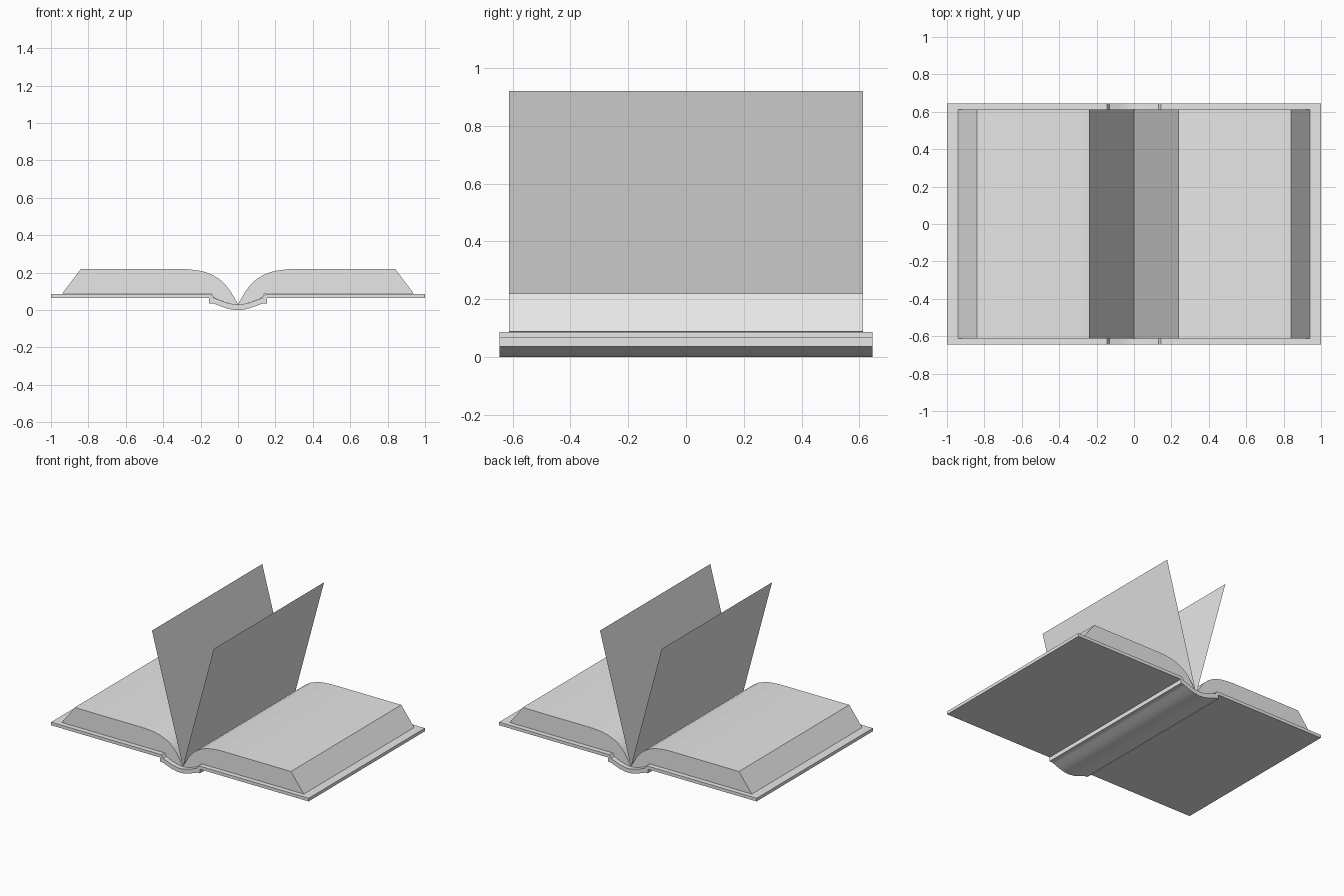
import bpy, bmesh, math

if "Cube" in bpy.data.objects:
    bpy.data.objects.remove(bpy.data.objects["Cube"])

paper = bpy.data.materials.new("plain grey")
paper.diffuse_color = (0.8, 0.8, 0.8, 1)
paper.use_nodes = True
paper.node_tree.nodes["Principled BSDF"].inputs["Base Color"].default_value = paper.diffuse_color


def finish(name, bm, smooth=True):
    mesh = bpy.data.meshes.new(name)
    bmesh.ops.recalc_face_normals(bm, faces=bm.faces)
    bm.to_mesh(mesh)
    bm.free()
    mesh.materials.append(paper)
    ob = bpy.data.objects.new(name, mesh)
    bpy.context.collection.objects.link(ob)
    if smooth:
        bpy.ops.object.select_all(action='DESELECT')
        ob.select_set(True)
        bpy.context.view_layer.objects.active = ob
        bpy.ops.object.shade_smooth_by_angle(angle=math.radians(25))
    return ob


def extrude_profile(name, points, half_y):
    """Closed x/z outline pushed from the front to the back."""
    bm = bmesh.new()
    face = bm.faces.new([bm.verts.new((x, -half_y, z)) for x, z in points])
    out = bmesh.ops.extrude_face_region(bm, geom=[face])
    moved = [v for v in out["geom"] if isinstance(v, bmesh.types.BMVert)]
    bmesh.ops.translate(bm, verts=moved, vec=(0, 2 * half_y, 0))
    return finish(name, bm)


def sag(half_x, z_mid, z_end, steps=8):
    """Shallow curve running from the centre to +half_x."""
    return [(half_x * i / steps,
             z_mid + (z_end - z_mid) * (1 - math.cos(math.pi * i / steps * 0.6))
             / (1 - math.cos(math.pi * 0.6)))
            for i in range(steps + 1)]


def mirrored(half):
    """Adds the left copy of a right-hand line that starts on x = 0."""
    return [(-x, z) for x, z in half[:0:-1]] + half


# Cover: two boards joined by a sagging spine with stepped hinges
under = sag(0.135, 0.0, 0.036) + [(0.155, 0.036), (0.155, 0.065), (1.0, 0.065)]
inner = sag(0.13, 0.03, 0.065) + [(0.145, 0.087), (1.0, 0.087)]
extrude_profile("cover", mirrored(under) + mirrored(inner)[::-1], 0.645)

# Page blocks: rounded into the gutter, slanted on the outer edge
gutter = [(0.0, 0.03), (0.02, 0.067), (0.045, 0.107), (0.07, 0.139), (0.1, 0.166),
          (0.135, 0.187), (0.175, 0.203), (0.215, 0.212), (0.255, 0.217), (0.3, 0.22)]
foot = [(0.94, 0.088), (0.155, 0.088), (0.14, 0.086)] + sag(0.13, 0.03, 0.066)[:0:-1]
right_block = gutter + [(0.84, 0.22)] + foot
extrude_profile("right_pages", right_block, 0.612)
extrude_profile("left_pages", [(-x, z) for x, z in right_block], 0.612)

# Two loose leaves standing up out of the gutter
for name, side in (("left_leaf", -1), ("right_leaf", 1)):
    bm = bmesh.new()
    bm.faces.new([bm.verts.new(p) for p in (
        (0, -0.612, 0.031), (0, 0.612, 0.031),
        (side * 0.24, 0.612, 0.92), (side * 0.24, -0.612, 0.92))])
    finish(name, bm, smooth=False)
